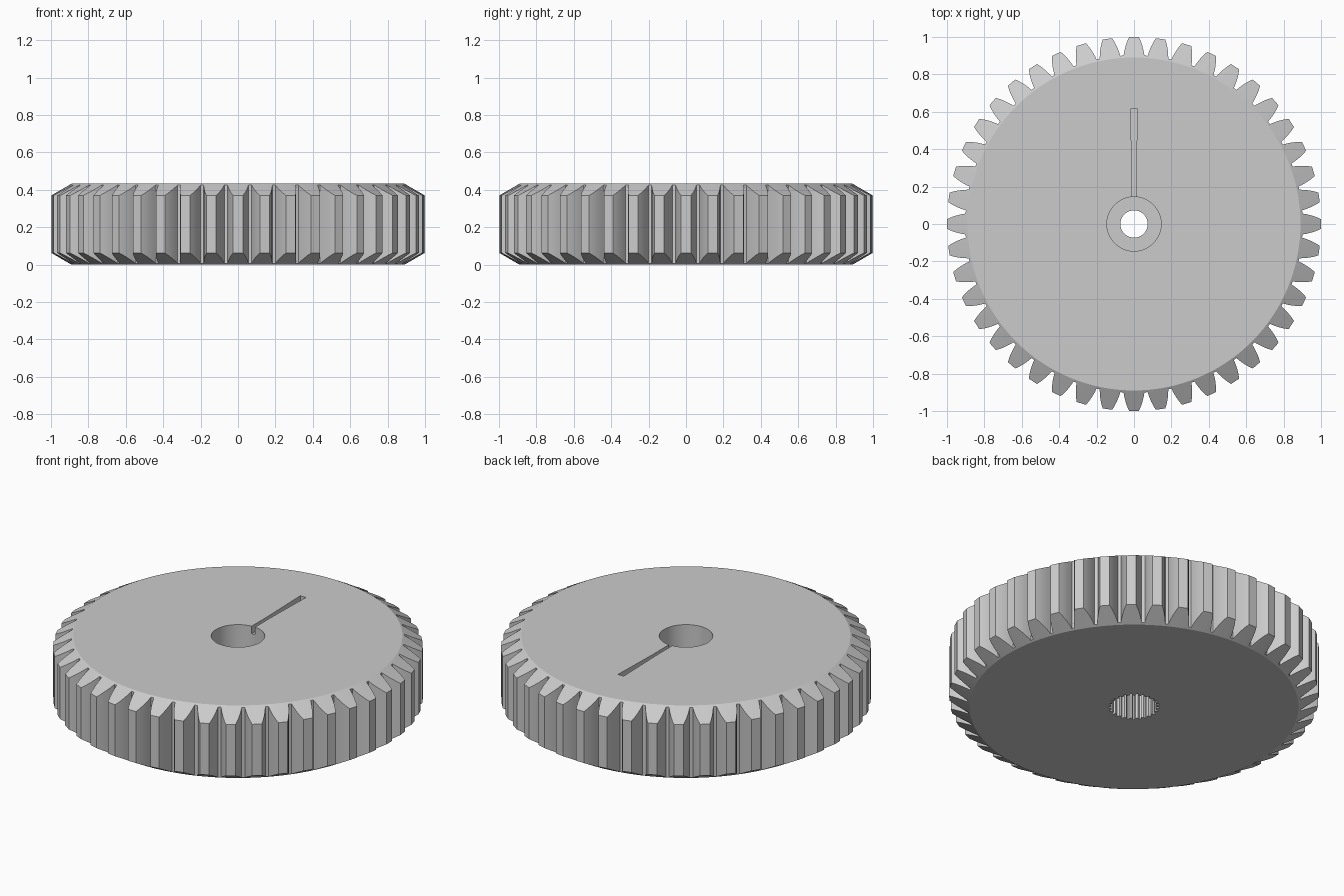
import bpy, bmesh, math

if "Cube" in bpy.data.objects:
    bpy.data.objects.remove(bpy.data.objects["Cube"])

TEETH = 44
HEIGHT = 0.433
FACE_R = 0.89        # flat face radius where the chamfer starts
CHAMFER = 0.063      # chamfer height at the tooth tip
# half tooth outline: (radius, half width), root to tip
FLANK = [(0.902, 0.056), (0.925, 0.052), (0.952, 0.045), (0.978, 0.036), (1.0, 0.026)]

grey = bpy.data.materials.new("light_grey")
grey.diffuse_color = (0.6, 0.6, 0.6, 1)
grey.use_nodes = True
grey.node_tree.nodes["Principled BSDF"].inputs["Base Color"].default_value = grey.diffuse_color


def make_object(name, bm):
    bmesh.ops.recalc_face_normals(bm, faces=bm.faces[:])
    mesh = bpy.data.meshes.new(name)
    bm.to_mesh(mesh)
    bm.free()
    mesh.materials.append(grey)
    obj = bpy.data.objects.new(name, mesh)
    bpy.context.collection.objects.link(obj)
    return obj


def prism(name, outline, z0, z1):
    """Closed outline extruded between two heights."""
    bm = bmesh.new()
    low = [bm.verts.new((x, y, z0)) for x, y in outline]
    high = [bm.verts.new((x, y, z1)) for x, y in outline]
    n = len(outline)
    for i in range(n):
        j = (i + 1) % n
        bm.faces.new((low[i], low[j], high[j], high[i]))
    bm.faces.new(low[::-1])
    bm.faces.new(high)
    return make_object(name, bm)


def circle(radius, n):
    return [(radius * math.cos(math.tau * i / n), radius * math.sin(math.tau * i / n))
            for i in range(n)]


# Tooth outline as polar points, repeated round the wheel
half = [(math.atan2(w, r), r) for r, w in FLANK]
tooth = [(-a, r) for a, r in half] + [(a, r) for a, r in reversed(half)]
outline = [(math.tau * t / TEETH + a, r) for t in range(TEETH) for a, r in tooth]

# Gear body: face, chamfer, tooth walls, chamfer, face
bm = bmesh.new()


def polar(a, r, z):
    return bm.verts.new((r * math.cos(a), r * math.sin(a), z))


def cone(r):
    return CHAMFER * (r - FACE_R) / (1 - FACE_R)


rings = [
    [polar(a, FACE_R, 0) for a, r in outline],
    [polar(a, r, cone(r)) for a, r in outline],
    [polar(a, r, HEIGHT - cone(r)) for a, r in outline],
    [polar(a, FACE_R, HEIGHT) for a, r in outline],
]
count = len(outline)
for lower, upper in zip(rings, rings[1:]):
    for i in range(count):
        j = (i + 1) % count
        bm.faces.new((lower[i], lower[j], upper[j], upper[i]))
bm.faces.new(rings[0][::-1])
bm.faces.new(rings[-1])
gear = make_object("gear_wheel", bm)

# Centre: screw recess on top, through hole, splined socket below
SPLINES = 25
spline = []
for i in range(SPLINES):
    for offset, r in ((-0.3, 0.124), (-0.1, 0.138), (0.1, 0.138), (0.3, 0.124)):
        a = math.tau * (i + offset) / SPLINES
        spline.append((r * math.cos(a), r * math.sin(a)))

# Pointer slot tapering towards the centre
slot = [(-0.011, 0.1), (0.011, 0.1), (0.011, 0.3), (0.019, 0.615),
        (-0.019, 0.615), (-0.011, 0.3)]

cutters = [
    prism("screw_recess_cutter", circle(0.145, 64), 0.25, HEIGHT + 0.1),
    prism("through_hole_cutter", circle(0.073, 48), -0.1, HEIGHT + 0.2),
    prism("spline_socket_cutter", spline, -0.15, 0.18),
    prism("pointer_slot_cutter", slot, HEIGHT - 0.045, HEIGHT + 0.05),
]
bpy.context.view_layer.objects.active = gear
gear.select_set(True)
for cutter in cutters:
    mod = gear.modifiers.new(cutter.name, 'BOOLEAN')
    mod.operation = 'DIFFERENCE'
    mod.solver = 'EXACT'
    mod.object = cutter
    bpy.ops.object.modifier_apply(modifier=mod.name)
    bpy.data.objects.remove(cutter)

bpy.ops.object.shade_smooth_by_angle(angle=math.radians(20))
